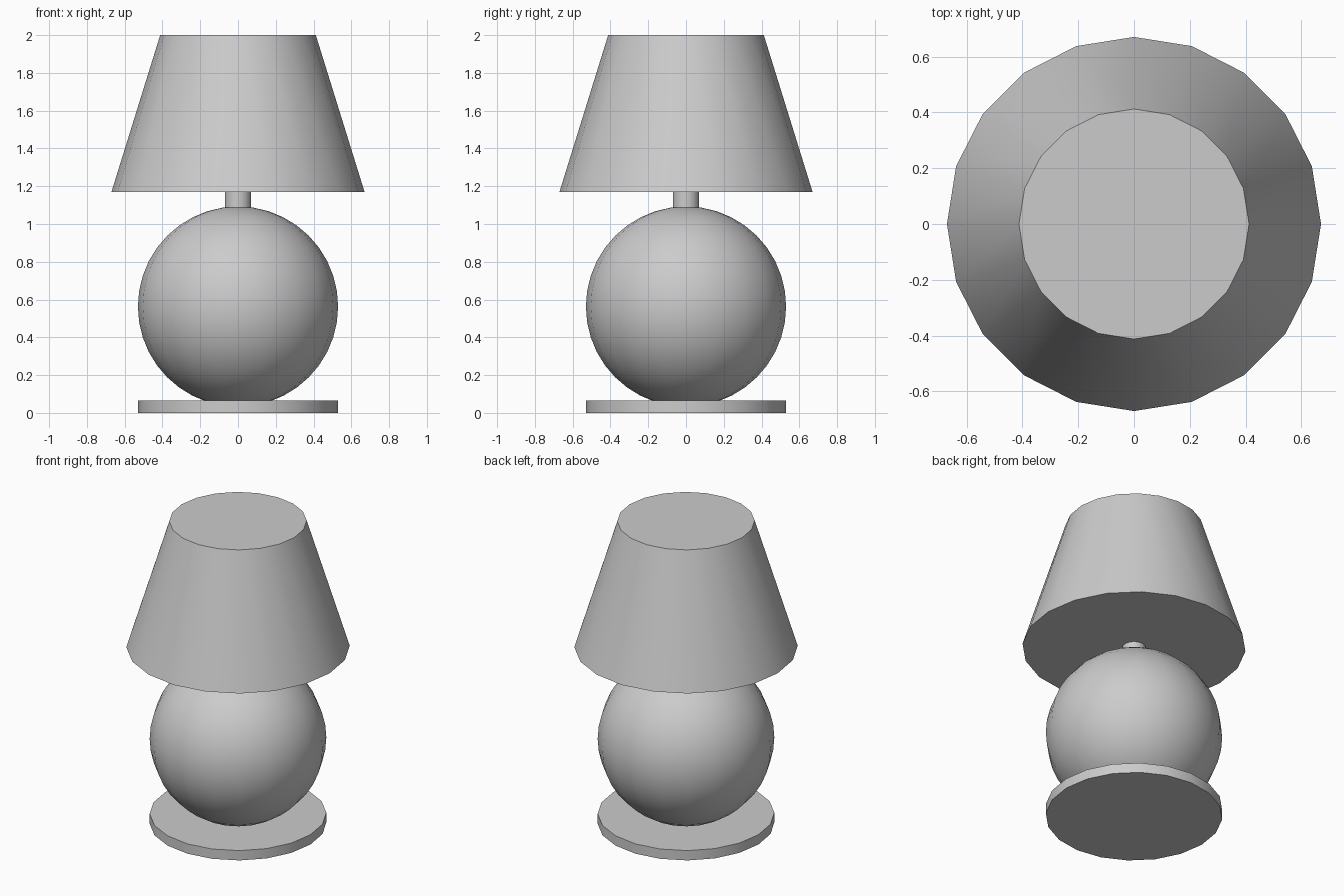
import bpy, math

SIDES = 20

cube = bpy.data.objects.get("Cube")
if cube:
    bpy.data.objects.remove(cube, do_unlink=True)

grey = bpy.data.materials.new("light_grey")
grey.use_nodes = True
grey.diffuse_color = (0.6, 0.6, 0.6, 1)
grey.node_tree.nodes["Principled BSDF"].inputs["Base Color"].default_value = (0.6, 0.6, 0.6, 1)


def finish(name):
    obj = bpy.context.object
    obj.name = name
    obj.data.materials.append(grey)
    bpy.ops.object.shade_smooth_by_angle(angle=math.radians(35))


def cone(name, bottom, top, z0, z1):
    bpy.ops.mesh.primitive_cone_add(vertices=SIDES, radius1=bottom, radius2=top,
                                    depth=z1 - z0, location=(0, 0, (z0 + z1) / 2))
    finish(name)


# Foot disc
cone("base_plate", 0.53, 0.53, 0, 0.065)

# Round body
bpy.ops.mesh.primitive_uv_sphere_add(segments=SIDES, ring_count=SIDES, radius=0.53,
                                     location=(0, 0, 0.563))
finish("lamp_body")

# Neck between body and shade
cone("neck", 0.07, 0.07, 1.05, 1.19)

# Closed tapered shade
cone("lamp_shade", 0.67, 0.412, 1.17, 2.0)
